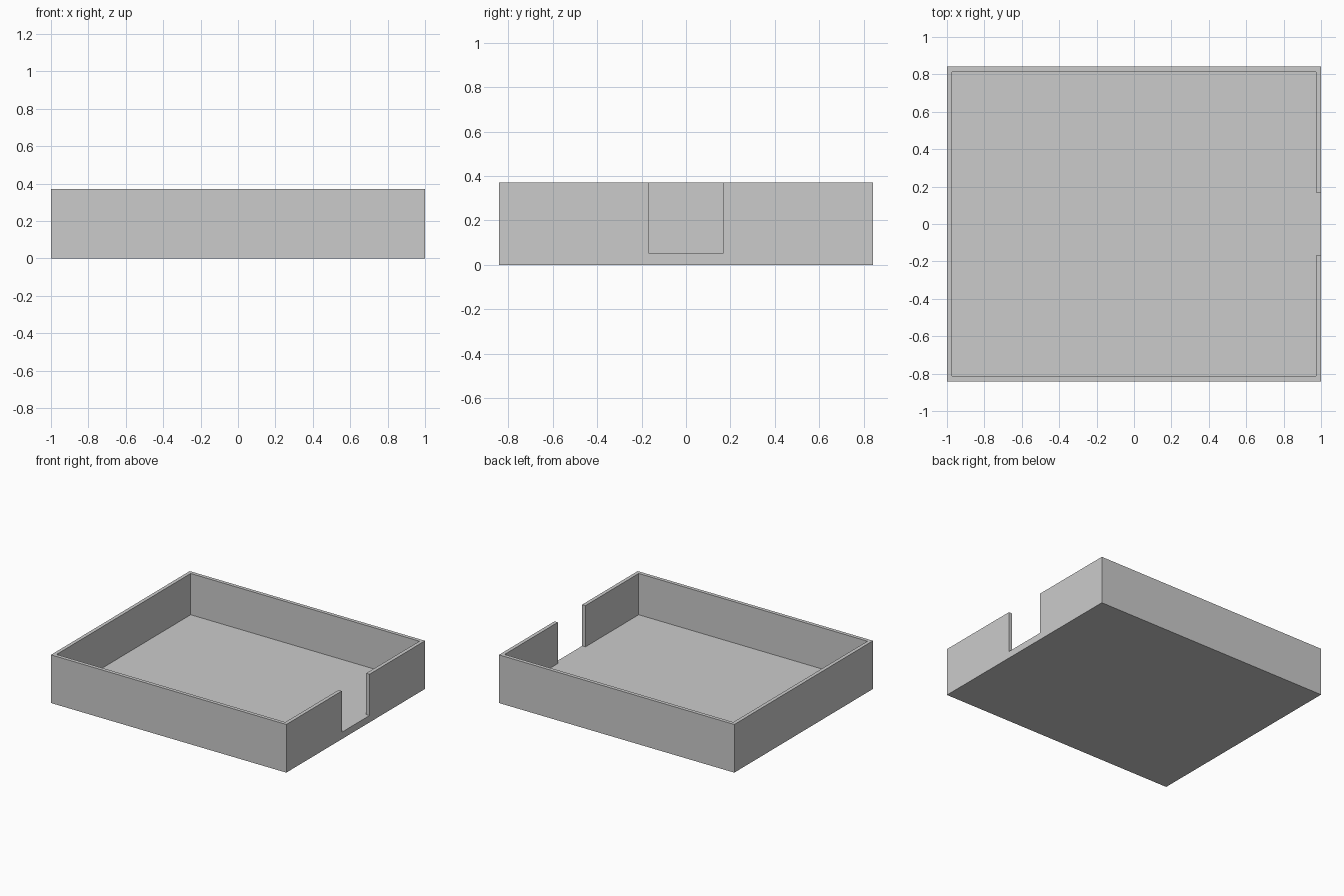
import bpy
import bmesh

if "Cube" in bpy.data.objects:
    bpy.data.objects.remove(bpy.data.objects["Cube"])

HALF_X, HALF_Y, HEIGHT = 1.0, 0.842, 0.37
WALL, FLOOR, NOTCH = 0.028, 0.053, 0.168


def prism(name, outline, z0, z1):
    """Extrude a flat outline from z0 up to z1."""
    bm = bmesh.new()
    base = bm.faces.new([bm.verts.new((x, y, z0)) for x, y in outline])
    top = bmesh.ops.extrude_face_region(bm, geom=[base])["geom"]
    verts = [v for v in top if isinstance(v, bmesh.types.BMVert)]
    bmesh.ops.translate(bm, verts=verts, vec=(0, 0, z1 - z0))
    if not base.is_valid or len(bm.faces) < len(outline) + 2:
        bm.faces.new([v for v in bm.verts if v not in verts])
    bmesh.ops.recalc_face_normals(bm, faces=bm.faces)
    mesh = bpy.data.meshes.new(name)
    bm.to_mesh(mesh)
    bm.free()
    obj = bpy.data.objects.new(name, mesh)
    bpy.context.collection.objects.link(obj)
    return obj


# Solid tray block
tray = prism("open_tray", [(-HALF_X, -HALF_Y), (HALF_X, -HALF_Y),
                           (HALF_X, HALF_Y), (-HALF_X, HALF_Y)], 0, HEIGHT)

# Cavity with a tongue that opens the notch in the right wall
ix, iy, out = HALF_X - WALL, HALF_Y - WALL, HALF_X + 0.1
cavity = prism("cavity_cutter", [(-ix, -iy), (ix, -iy), (ix, -NOTCH), (out, -NOTCH),
                                 (out, NOTCH), (ix, NOTCH), (ix, iy), (-ix, iy)],
               FLOOR, HEIGHT + 0.1)
cavity.hide_render = True

# Carve the tray, then discard the cutter
cut = tray.modifiers.new("hollow", 'BOOLEAN')
cut.operation = 'DIFFERENCE'
cut.solver = 'EXACT'
cut.object = cavity
bpy.context.view_layer.objects.active = tray
bpy.ops.object.modifier_apply(modifier=cut.name)
bpy.data.objects.remove(cavity)
